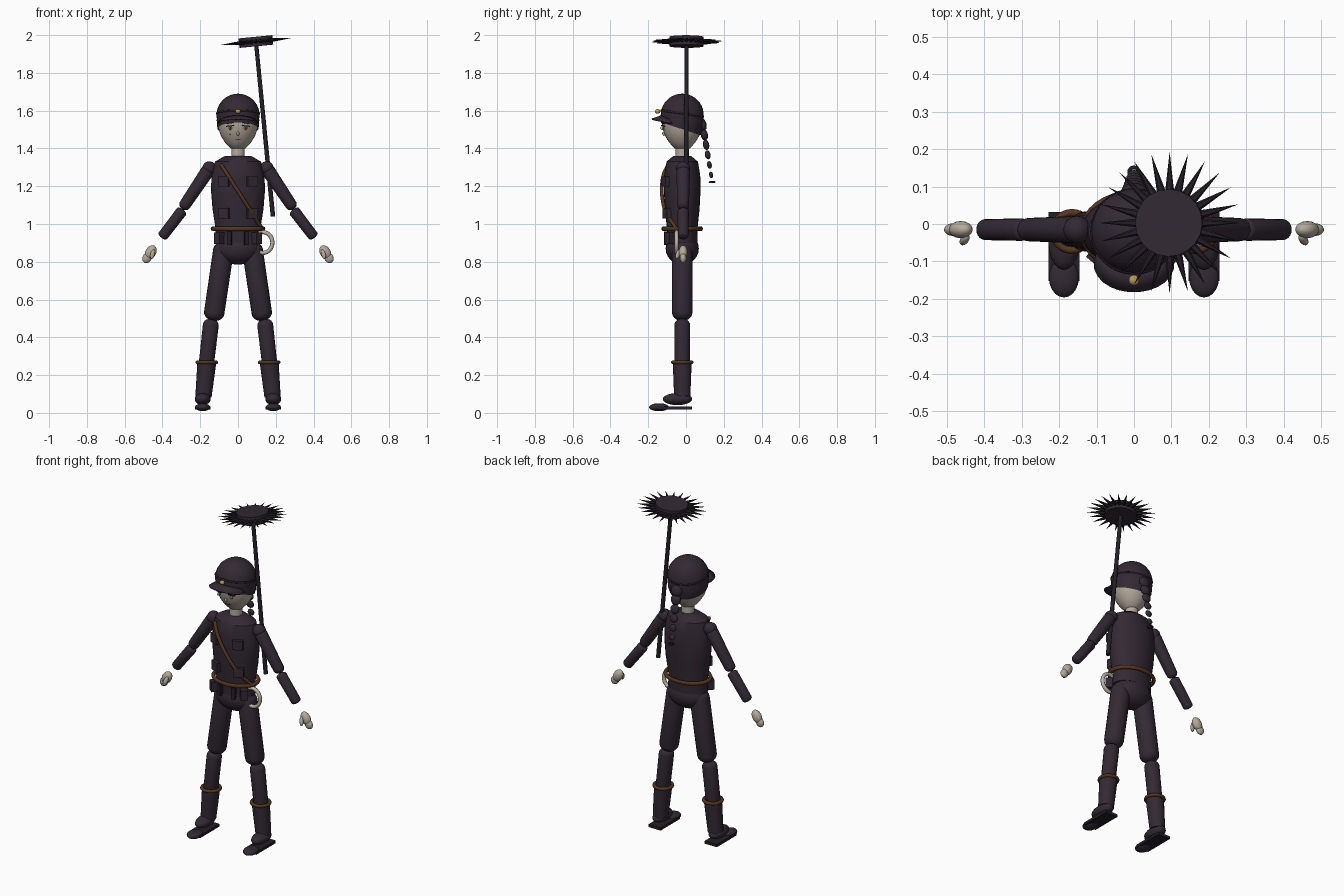
import bpy, bmesh, math
from mathutils import Vector

cube = bpy.data.objects.get("Cube")
if cube:
    bpy.data.objects.remove(cube, do_unlink=True)


def material(name, *rgb):
    m = bpy.data.materials.new(name)
    m.use_nodes = True
    m.diffuse_color = (*rgb, 1)
    m.node_tree.nodes["Principled BSDF"].inputs["Base Color"].default_value = (*rgb, 1)
    return m


CLOTH = material("dark plum cloth", .033, .022, .034)
DARK = material("near black", .017, .013, .02)
SKIN = material("pale skin", .46, .40, .33)
LEATHER = material("brown leather", .09, .036, .014)
GOLD = material("gold", .5, .32, .1)
BONE = material("bone", .5, .45, .38)
WHITE = material("eye white", .65, .6, .52)
AMBER = material("amber iris", .4, .16, .02)
CY = -.02  # body centre line in depth


def finish(name, bm, mat, smooth=True):
    bmesh.ops.recalc_face_normals(bm, faces=bm.faces)
    me = bpy.data.meshes.new(name)
    bm.to_mesh(me)
    bm.free()
    me.materials.append(mat)
    ob = bpy.data.objects.new(name, me)
    bpy.context.collection.objects.link(ob)
    if smooth:
        bpy.ops.object.select_all(action='DESELECT')
        ob.select_set(True)
        bpy.context.view_layer.objects.active = ob
        bpy.ops.object.shade_smooth_by_angle(angle=math.radians(40))
    return ob


def aim(ob, axis):
    ob.rotation_mode = 'QUATERNION'
    ob.rotation_quaternion = Vector(axis).to_track_quat('Z', 'Y')


def lathe_bm(profile, n=24, sy=1):
    bm = bmesh.new()
    rings = []
    for r, z in profile:
        rings.append([bm.verts.new((r * math.cos(t), sy * r * math.sin(t), z))
                      for t in (math.tau * i / n for i in range(n))])
    for a, b in zip(rings, rings[1:]):
        for i in range(n):
            j = (i + 1) % n
            bm.faces.new((a[i], a[j], b[j], b[i]))
    bm.faces.new(rings[0])
    bm.faces.new(rings[-1])
    bmesh.ops.remove_doubles(bm, verts=bm.verts, dist=1e-5)
    return bm


def lathe(name, profile, loc, mat, n=24, sy=1):
    ob = finish(name, lathe_bm(profile, n, sy), mat)
    ob.location = loc
    return ob


def limb(name, a, b, ra, rb, mat, bulge=.8):
    """Tapered rod with rounded ends; bulge 0 gives flat ends."""
    a, b = Vector(a), Vector(b)
    length = (b - a).length
    steps = [math.pi / 2 * i / 5 for i in range(6)]
    if bulge:
        prof = [(ra * math.sin(t), -bulge * ra * math.cos(t)) for t in steps]
        prof += [(rb * math.cos(t), length + bulge * rb * math.sin(t)) for t in steps]
    else:
        prof = [(ra, 0), (rb, length)]
    ob = lathe(name, prof, a, mat, 20)
    aim(ob, b - a)
    return ob


def ellipsoid(name, loc, scale, mat, axis=(0, 0, 1)):
    bm = bmesh.new()
    bmesh.ops.create_uvsphere(bm, u_segments=20, v_segments=12, radius=1)
    bmesh.ops.scale(bm, verts=bm.verts, vec=scale)
    ob = finish(name, bm, mat)
    ob.location = loc
    aim(ob, axis)
    return ob


def box(name, loc, size, mat, turn=0, tilt=0):
    bm = bmesh.new()
    bmesh.ops.create_cube(bm, size=1)
    bmesh.ops.scale(bm, verts=bm.verts, vec=size)
    ob = finish(name, bm, mat, False)
    ob.location, ob.rotation_euler = loc, (0, tilt, turn)


def ring(name, loc, major, minor, mat, sy=1, axis=(0, 0, 1)):
    bpy.ops.mesh.primitive_torus_add(major_radius=major, minor_radius=minor, location=loc,
                                     major_segments=32, minor_segments=8)
    ob = bpy.context.object
    ob.name = name
    ob.data.materials.append(mat)
    bpy.ops.object.shade_smooth()
    aim(ob, axis)
    ob.scale.y = sy


def tube(name, points, radius, mat):
    cu = bpy.data.curves.new(name, 'CURVE')
    cu.dimensions, cu.bevel_depth, cu.bevel_resolution = '3D', radius, 2
    cu.use_fill_caps = True
    sp = cu.splines.new('POLY')
    sp.points.add(len(points) - 1)
    for p, co in zip(sp.points, points):
        p.co = (*co, 1)
    cu.materials.append(mat)
    bpy.context.collection.objects.link(bpy.data.objects.new(name, cu))


# Torso, hips and neck
TORSO = [(.12, .90), (.118, .97), (.135, 1.08), (.143, 1.18), (.14, 1.26), (.122, 1.33), (.07, 1.36)]
DEPTH = .68


def front_y(x, z):
    for (r0, z0), (r1, z1) in zip(TORSO, TORSO[1:]):
        if z0 <= z <= z1:
            r = r0 + (r1 - r0) * (z - z0) / (z1 - z0)
            return CY - DEPTH * math.sqrt(max(r * r - x * x, 0))


lathe("jacket", TORSO, (0, CY, 0), CLOTH, 28, DEPTH)
ellipsoid("hips", (0, CY, .87), (.12, .088, .085), CLOTH)
limb("neck", (0, CY, 1.34), (0, CY, 1.43), .036, .034, SKIN, 0)
ring("belt", (0, CY, .975), .133, .012, LEATHER, .76)
path = [(-.09 + .215 * t, 1.315 - .335 * t) for t in (i / 14 for i in range(15))]
tube("chest_strap", [(x, min(front_y(min(x, .115), z) - .012, -.03), z) for x, z in path], .01, LEATHER)
for s in (-1, 1):
    for z in (1.225, 1.057):
        box("pocket", (s * .075, front_y(.075, z) - .008, z), (.058, .025, .055), CLOTH, s * .4)
    box("belt_pouch", (s * .1, -.085, .925), (.04, .04, .06), CLOTH, s * .7)
    box("belt_strip", (s * .045, -.105, .925), (.022, .02, .07), DARK, s * .25)
arc = [math.radians(115 - 230 * i / 20) for i in range(21)]
tube("hanging_hoop", [(.132 + .05 * math.cos(t), -.05, .902 + .055 * math.sin(t)) for t in arc], .011, BONE)

# Arms and legs
for s, side in ((1, "left"), (-1, "right")):
    y = -.015
    ellipsoid(side + "_shoulder", (s * .152, y, 1.295), (.037, .037, .037), CLOTH)
    limb(side + "_upper_arm", (s * .165, y, 1.275), (s * .282, y, 1.10), .036, .031, CLOTH)
    limb(side + "_forearm", (s * .30, y, 1.065), (s * .397, y, .938), .03, .028, CLOTH, .5)
    ellipsoid(side + "_palm", (s * .462, y, .85), (.023, .028, .04), SKIN, (s * .6, 0, -1))
    ellipsoid(side + "_fingers", (s * .482, y, .82), (.017, .024, .028), SKIN, (s * .5, 0, -1))
    ellipsoid(side + "_thumb", (s * .452, y - .027, .84), (.011, .013, .027), SKIN, (s * .3, -.4, -1))

    limb(side + "_thigh", (s * .077, CY, .86), (s * .126, CY, .53), .055, .054, CLOTH)
    limb(side + "_shin", (s * .144, CY, .465), (s * .172, CY, .22), .042, .04, CLOTH)
    limb(side + "_boot_shaft", (s * .165, CY, .27), (s * .183, CY, .085), .05, .043, CLOTH, 0)
    ring(side + "_boot_cuff", (s * .165, CY, .268), .05, .01, LEATHER)
    ellipsoid(side + "_boot_foot", (s * .187, -.045, .073), (.042, .078, .032), CLOTH)
    ellipsoid(side + "_boot_toe", (s * .187, -.143, .03), (.04, .053, .021), CLOTH)
    box(side + "_boot_sole", (s * .187, -.06, .027), (.082, .185, .016), DARK)

# Head, hair and cap
HEAD = [(.02, 1.392), (.042, 1.402), (.068, 1.43), (.09, 1.465), (.104, 1.505), (.108, 1.55), (.10, 1.60), (.06, 1.65)]
lathe("head", HEAD, (0, CY, 0), SKIN, 28)
bm = lathe_bm([(r + .005, z) for r, z in HEAD], 32)
bmesh.ops.bisect_plane(bm, geom=bm.verts[:] + bm.edges[:] + bm.faces[:], dist=1e-5,
                       plane_co=(0, -.11, 1.538), plane_no=(0, -.33, -1), clear_outer=True)
finish("hair", bm, CLOTH).location.y = CY
dome = [(.114 * math.cos(t), .114 * math.sin(t)) for t in (math.pi / 2 * i / 10 for i in range(11))]
lathe("cap_dome", [(.112, -.02)] + dome, (0, CY, 1.576), CLOTH, 32)
ring("cap_band", (0, CY, 1.585), .111, .006, DARK, 1, (0, .15, 1))

# Cap visor: a crescent between the cap and an outer arc
bm = bmesh.new()
rows = []
for i in range(17):
    u = -1 + i / 8
    t = u * math.radians(62)
    reach = .112 + .05 * (1 - u ** 4)
    rows.append([bm.verts.new((r * math.sin(t), CY - r * math.cos(t), z - .025 * u * u))
                 for r, z in ((.105, 1.578), (reach, 1.558))])
for a, b in zip(rows, rows[1:]):
    bm.faces.new((a[0], b[0], b[1], a[1]))
visor = finish("cap_visor", bm, CLOTH)
visor.modifiers.new("thickness", 'SOLIDIFY').thickness = .007
ellipsoid("cap_badge", (0, -.15, 1.596), (.014, .014, .012), GOLD)

# Face
for s in (-1, 1):
    ellipsoid("eye_white", (s * .042, -.118, 1.508), (.019, .004, .011), WHITE, (-s * .01, 0, 1))
    ellipsoid("iris", (s * .041, -.1205, 1.508), (.010, .004, .0105), AMBER)
    ellipsoid("pupil", (s * .041, -.123, 1.508), (.005, .003, .006), DARK)
    box("lash", (s * .043, -.121, 1.519), (.042, .008, .005), DARK, s * .35, s * .1)
    box("eyebrow", (s * .043, -.122, 1.534), (.036, .008, .004), DARK, s * .35, s * .12)
ellipsoid("nose", (0, -.117, 1.478), (.007, .009, .011), SKIN)
box("mouth", (0, -.098, 1.447), (.028, .007, .004), LEATHER)
ellipsoid("beauty_mark", (-.042, -.103, 1.474), (.004, .003, .004), DARK)

# Braid hanging behind the head
for i in range(6):
    k = 1 - .1 * i
    ellipsoid("braid_knot", (0, .088 + .009 * i, 1.525 - .053 * i), (.034 * k, .021 * k, .034 * k),
              CLOTH, (0, -.2, 1))
ring("braid_tie", (0, .138, 1.222), .013, .005, DARK)

# Long brush resting on the left shoulder
low, top = Vector((.185, 0, 1.04)), Vector((.095, .003, 1.966))
up = (top - low).normalized()
limb("brush_pole", low, top, .012, .011, DARK, 0)
limb("brush_disc", top - up * .025, top + up * .025, .09, .09, CLOTH, 0)
side = up.cross(Vector((0, 1, 0))).normalized()
fwd = up.cross(side)
for i in range(24):
    t = math.tau * i / 24
    d = side * math.cos(t) + fwd * math.sin(t)
    spike = lathe("bristle", [(.013, 0), (0, .115)], top + d * .075, DARK, 6)
    aim(spike, d)
